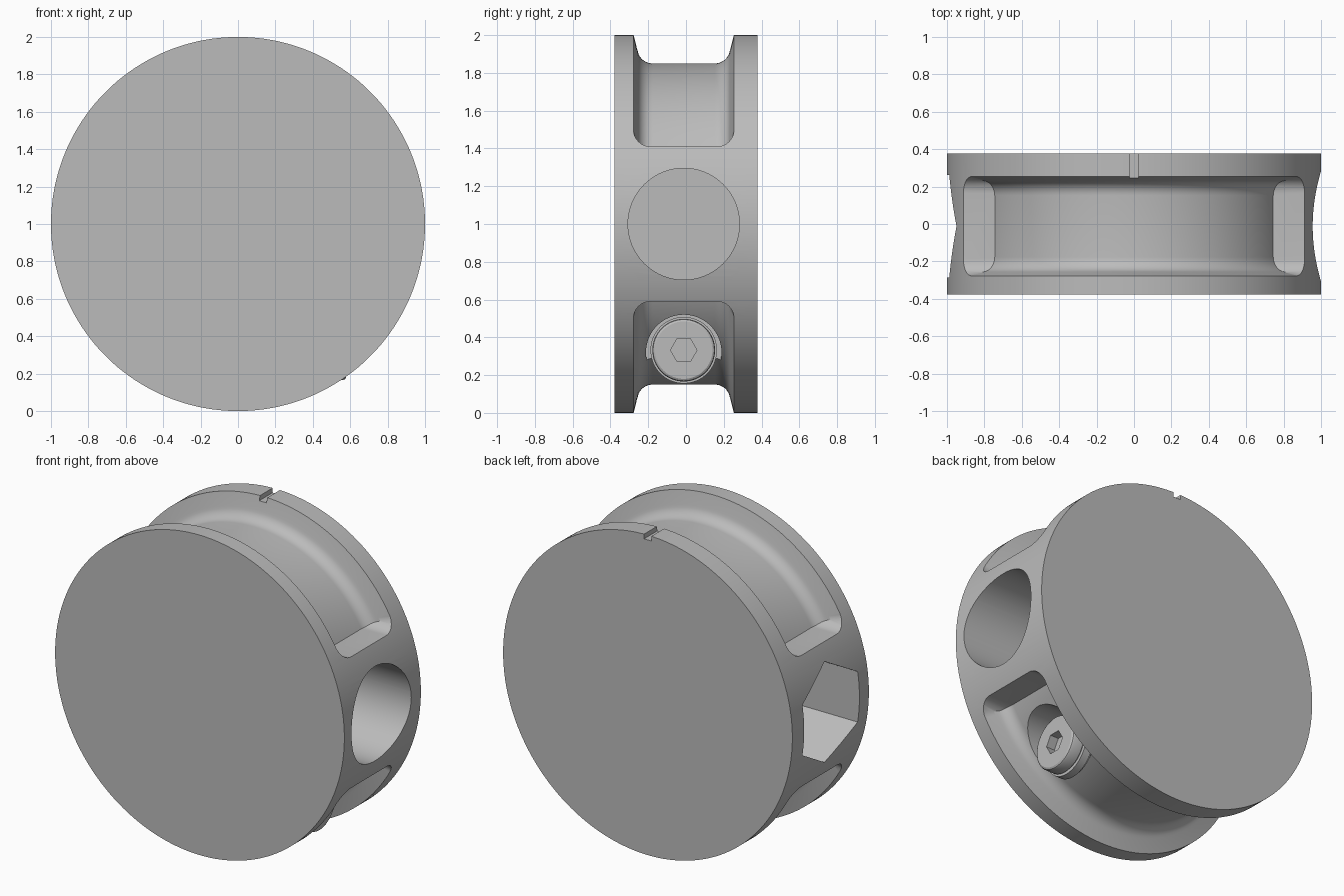
import bpy
import bmesh
from math import cos, sin, pi, radians
from mathutils import Vector

cube = bpy.data.objects.get("Cube")
if cube:
    bpy.data.objects.remove(cube, do_unlink=True)

grey = bpy.data.materials.new("plain_grey")
grey.use_nodes = True
grey.diffuse_color = (0.5, 0.5, 0.5, 1)
grey.node_tree.nodes["Principled BSDF"].inputs["Base Color"].default_value = (0.5, 0.5, 0.5, 1)

MID = -0.012   # groove, holes and screw share this y


def make_object(name, bm):
    bmesh.ops.recalc_face_normals(bm, faces=bm.faces)
    mesh = bpy.data.meshes.new(name)
    bm.to_mesh(mesh)
    bm.free()
    obj = bpy.data.objects.new(name, mesh)
    bpy.context.collection.objects.link(obj)
    mesh.materials.append(grey)
    return obj


def lathe(name, profile, axis, centre, steps=64, phase=0.0, closed=False):
    """Turn (distance along axis, radius) points around the x or y axis."""
    bm = bmesh.new()
    rings = []
    for along, r in profile:
        ring = []
        for i in range(steps):
            t = phase + 2 * pi * i / steps
            u, v = r * cos(t), r * sin(t)
            co = Vector((along, u, v) if axis == "X" else (u, along, v))
            ring.append(bm.verts.new(co + Vector(centre)))
        rings.append(ring)
    pairs = list(zip(rings, rings[1:]))
    if closed:
        pairs.append((rings[-1], rings[0]))
    else:
        bm.faces.new(rings[0])
        bm.faces.new(rings[-1])
    for a, b in pairs:
        for i in range(steps):
            j = (i + 1) % steps
            bm.faces.new((a[i], a[j], b[j], b[i]))
    return make_object(name, bm)


def boolean(target, cutter, operation="DIFFERENCE"):
    mod = target.modifiers.new("cut", "BOOLEAN")
    mod.operation = operation
    mod.solver = "EXACT"
    mod.object = cutter
    bpy.context.view_layer.objects.active = target
    bpy.ops.object.modifier_apply(modifier=mod.name)
    bpy.data.objects.remove(cutter, do_unlink=True)


def block(name, size, centre, round_side=0):
    """Box whose two x-parallel edges on one z side may be rounded."""
    bm = bmesh.new()
    bmesh.ops.create_cube(bm, size=1)
    bmesh.ops.scale(bm, vec=size, verts=bm.verts)
    if round_side:
        edges = [e for e in bm.edges
                 if all(v.co.z * round_side > 0 for v in e.verts)
                 and abs(e.verts[0].co.x - e.verts[1].co.x) > 0.1]
        bmesh.ops.bevel(bm, geom=edges, offset=0.09, segments=10,
                        profile=0.5, affect="EDGES")
    bmesh.ops.translate(bm, vec=centre, verts=bm.verts)
    return make_object(name, bm)


# Main disc
body = lathe("disc_body", [(-0.378, 1), (0.378, 1)], "Y", (0, 0, 1), 180)

# Upper and lower rim grooves: flared ring trimmed by a rounded block
flare = [(0.275, 1.05), (0.265, 1.0), (0.248, 0.93)]
for i in range(9):
    t = radians(10 + 80 * i / 8)
    flare.append((0.165 + 0.08 * cos(t), 0.93 - 0.08 * sin(t)))
groove_profile = flare + [(-a, r) for a, r in reversed(flare)]
for side in (1, -1):
    groove = lathe("groove_cutter", groove_profile, "Y", (0, MID, 1), 180, closed=True)
    trim = block("groove_trim", (2.4, 0.532, 0.8), (0, MID, 1 + side * 0.81), -side)
    boolean(groove, trim, "INTERSECT")
    boolean(body, groove)

# Round socket on one side, hexagonal socket on the other
boolean(body, lathe("round_cutter", [(0.3, 0.295), (1.1, 0.295)], "X", (0, MID, 1), 96))
boolean(body, lathe("hex_cutter", [(-0.4, 0.315), (-1.1, 0.315)], "X", (0, MID, 1), 6, pi / 2))

# Index notch in the back flange
boolean(body, block("notch_cutter", (0.05, 0.2, 0.1), (0, 0.34, 2.02)))

# Counterbore for the screw
boolean(body, lathe("bore_cutter", [(0.465, 0.2), (1.1, 0.2)], "X", (0, MID, 0.32)))

# Washer and cap screw with hexagonal drive
SCREW = (0, MID, 0.332)
washer = lathe("screw_washer", [(0.44, 0.176), (0.49, 0.176)], "X", SCREW)
neck = lathe("screw_neck", [(0.42, 0.155), (0.51, 0.155)], "X", SCREW)
head = lathe("screw_head", [(0.50, 0.166), (0.562, 0.166), (0.572, 0.162), (0.578, 0.152)],
             "X", SCREW)
boolean(head, lathe("drive_cutter", [(0.52, 0.07), (0.7, 0.07)], "X", SCREW, 6))

for obj in (body, washer, neck, head):
    bpy.ops.object.select_all(action="DESELECT")
    obj.select_set(True)
    bpy.context.view_layer.objects.active = obj
    bpy.ops.object.shade_smooth_by_angle(angle=radians(30))
